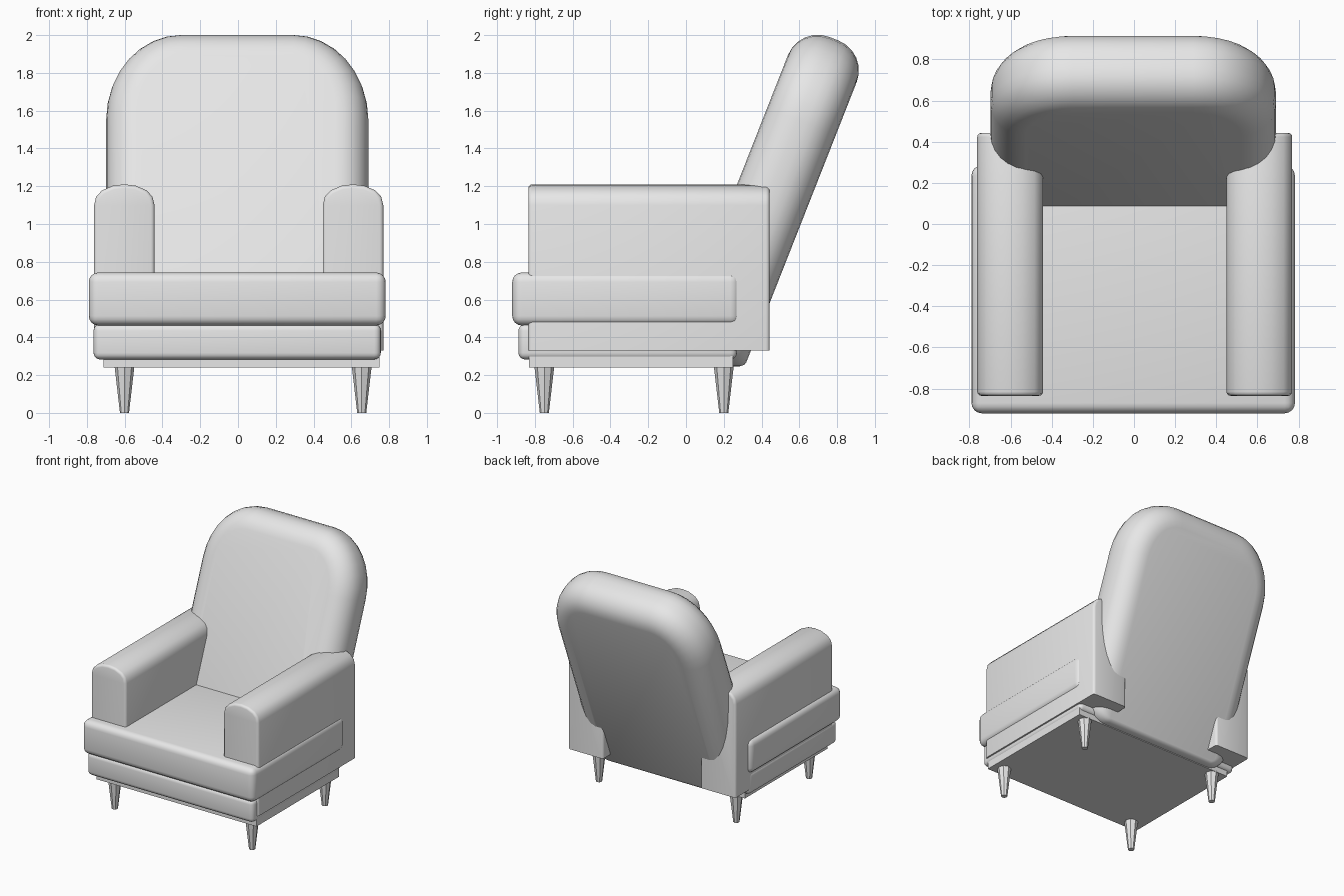
import bpy, bmesh, math
from mathutils import Vector

cube = bpy.data.objects.get("Cube")
if cube:
    bpy.data.objects.remove(cube, do_unlink=True)

grey = bpy.data.materials.new("light_grey")
grey.use_nodes = True
grey.diffuse_color = (0.8, 0.8, 0.8, 1)
grey.node_tree.nodes["Principled BSDF"].inputs["Base Color"].default_value = (0.8, 0.8, 0.8, 1)


def finish(name, bm, smooth=True):
    """Turn a bmesh into a named, coloured object."""
    bmesh.ops.recalc_face_normals(bm, faces=bm.faces)
    mesh = bpy.data.meshes.new(name)
    bm.to_mesh(mesh)
    bm.free()
    mesh.materials.append(grey)
    obj = bpy.data.objects.new(name, mesh)
    bpy.context.collection.objects.link(obj)
    if smooth:
        bpy.ops.object.select_all(action='DESELECT')
        obj.select_set(True)
        bpy.context.view_layer.objects.active = obj
        bpy.ops.object.shade_smooth_by_angle(angle=math.radians(40))
    return obj


def box(name, low, high, radius=0.0):
    """Box between two corners, with optionally rounded edges."""
    low, high = Vector(low), Vector(high)
    bm = bmesh.new()
    bmesh.ops.create_cube(bm, size=1)
    for v in bm.verts:
        v.co = (low + high) / 2 + v.co * (high - low)
    if radius:
        bmesh.ops.bevel(bm, geom=bm.edges[:], offset=radius, segments=4,
                        profile=0.5, affect='EDGES')
    return finish(name, bm, radius > 0)


def loft(bm, rings):
    """Skin closed rings of equal length and cap both ends."""
    loops = [[bm.verts.new(p) for p in ring] for ring in rings]
    n = len(loops[0])
    for a, b in zip(loops, loops[1:]):
        for i in range(n):
            j = (i + 1) % n
            bm.faces.new((a[i], a[j], b[j], b[i]))
    bm.faces.new(loops[0])
    bm.faces.new(loops[-1])


# Seat, lower base and thin frame
box("seat_cushion", (-0.79, -0.92, 0.463), (0.782, 0.285, 0.743), 0.05)
box("lower_base", (-0.765, -0.887, 0.283), (0.756, 0.27, 0.47), 0.035)
box("bottom_frame", (-0.713, -0.83, 0.24), (0.75, 0.25, 0.3))

# Armrests: rounded-top profile run from front to back, with softened ends
HALF = [(0.16, 0.33), (0.16, 1.1), (0.149, 1.145), (0.118, 1.178), (0.06, 1.203)]
PROFILE = HALF + [(0, 1.21)] + [(-x, z) for x, z in reversed(HALF)]
for name, cx in (("left_armrest", 0.609), ("right_armrest", -0.602)):
    bm = bmesh.new()
    loft(bm, [[(cx + x, y, z) for x, z in PROFILE] for y in (-0.835, 0.443)])
    ends = [e for e in bm.edges
            if abs(e.verts[0].co.y - e.verts[1].co.y) < 0.01
            and max(v.co.z for v in e.verts) > 0.4]
    bmesh.ops.bevel(bm, geom=ends, offset=0.02, segments=3, profile=0.5, affect='EDGES')
    finish(name, bm)

# Tapered legs
for side, x in (("left", 0.655), ("right", -0.601)):
    for place, y in (("front", -0.75), ("back", 0.2)):
        bm = bmesh.new()
        loft(bm, [[(x + r * math.cos(a), y + r * math.sin(a), z)
                   for a in (math.tau * k / 8 for k in range(8))]
                  for r, z in ((0.024, 0), (0.053, 0.25))])
        finish(f"{place}_{side}_leg", bm, False)

# Backrest: rounded outline in a leaning plane, lofted through its thickness
LEAN = math.radians(21.5)
FRONT, REAR, EDGE, STEPS = -0.192, 0.199, 0.17, 8


def outline(inset, depth):
    """Outline shrunk by inset at the given depth, leaned into place."""
    half, top, bottom = 0.694 - inset, 2.13 - inset, 0.305 + inset * 0.35
    corners = ((1, top, 0.4 - inset, -0.47 + inset, 0),
               (-1, top, 0.4 - inset, -0.47 + inset, 1),
               (-1, bottom, 0.2 - inset, 0.2 - inset, 2),
               (1, bottom, 0.2 - inset, 0.2 - inset, 3))
    points = []
    for sign, level, rx, rise, quarter in corners:
        for k in range(STEPS + 1):
            a = (quarter + k / STEPS) * math.pi / 2
            x = sign * (half - rx) + rx * math.cos(a) - 0.004
            s = level + rise + abs(rise) * math.sin(a)
            points.append((x,
                           depth * math.cos(LEAN) + s * math.sin(LEAN),
                           s * math.cos(LEAN) - depth * math.sin(LEAN)))
    return points


angles = [k / 6 * math.pi / 2 for k in range(7)]
rings = [outline(EDGE * (1 - math.sin(a)), FRONT + EDGE * (1 - math.cos(a))) for a in angles]
rings += [outline(EDGE * (1 - math.sin(a)), REAR - EDGE * (1 - math.cos(a)))
          for a in reversed(angles)]
bm = bmesh.new()
loft(bm, rings)
finish("backrest", bm)
